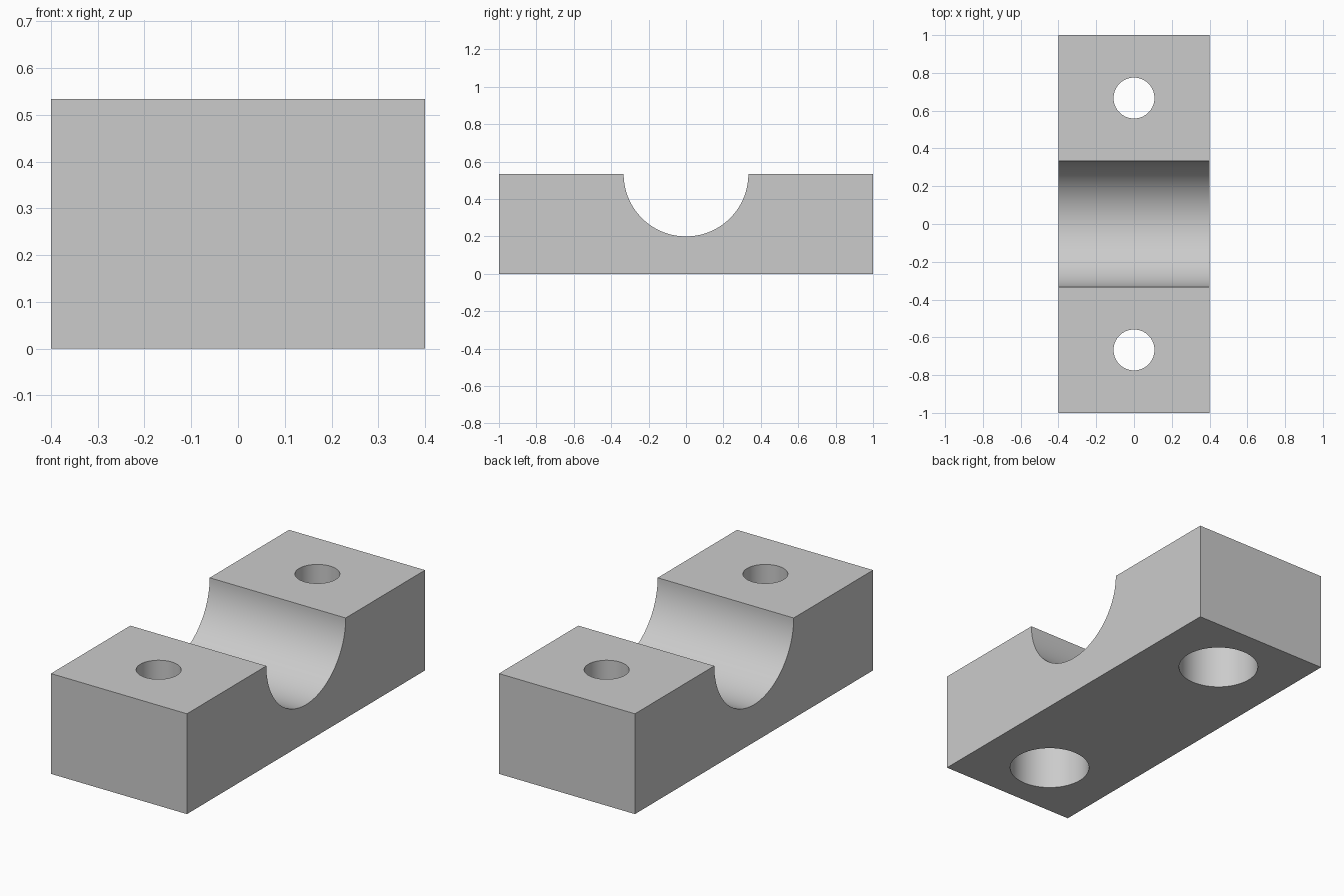
import bpy
import bmesh
import math

old = bpy.data.objects.get("Cube")
if old:
    bpy.data.objects.remove(old, do_unlink=True)

WIDTH, LENGTH, HEIGHT = 0.8, 2.0, 0.5333
GROOVE_R = 0.3333
HOLE_Y = 0.6667
BORE_R, COUNTERBORE_R, COUNTERBORE_DEPTH = 0.1083, 0.2, 0.2667

grey = bpy.data.materials.new("light grey")
grey.use_nodes = True
colour = (0.6, 0.6, 0.6, 1.0)
grey.diffuse_color = colour
grey.node_tree.nodes["Principled BSDF"].inputs["Base Color"].default_value = colour

# Clamp block: side profile with a half-round saddle, extruded across the width
steps = 64
half = LENGTH / 2
profile = [(-half, HEIGHT), (-half, 0), (half, 0), (half, HEIGHT)]
for i in range(steps + 1):
    a = math.pi * i / steps
    profile.append((GROOVE_R * math.cos(a), HEIGHT - GROOVE_R * math.sin(a)))

bm = bmesh.new()
side = bm.faces.new([bm.verts.new((-WIDTH / 2, y, z)) for y, z in profile])
extruded = bmesh.ops.extrude_face_region(bm, geom=[side], use_keep_orig=True)
new_verts = [g for g in extruded["geom"] if isinstance(g, bmesh.types.BMVert)]
bmesh.ops.translate(bm, verts=new_verts, vec=(WIDTH, 0, 0))
bmesh.ops.recalc_face_normals(bm, faces=bm.faces[:])
mesh = bpy.data.meshes.new("clamp_block")
bm.to_mesh(mesh)
bm.free()
mesh.materials.append(grey)
block = bpy.data.objects.new("clamp_block", mesh)
bpy.context.collection.objects.link(block)


def drill(name, radius, y, bottom, top):
    """Cut a vertical round hole through the block."""
    bpy.ops.mesh.primitive_cylinder_add(
        vertices=64, radius=radius, depth=top - bottom,
        location=(0, y, (bottom + top) / 2))
    cutter = bpy.context.object
    cutter.name = name
    cutter.hide_render = True
    cutter.data.materials.append(grey)
    mod = block.modifiers.new(name, "BOOLEAN")
    mod.operation = "DIFFERENCE"
    mod.solver = "EXACT"
    mod.object = cutter
    bpy.context.view_layer.objects.active = block
    bpy.ops.object.modifier_apply(modifier=mod.name)
    bpy.data.objects.remove(cutter, do_unlink=True)


# Bolt holes, each with a wide counterbore from below
for y in (-HOLE_Y, HOLE_Y):
    drill("counterbore", COUNTERBORE_R, y, -0.1, COUNTERBORE_DEPTH)
    drill("bolt_hole", BORE_R, y, -0.1, HEIGHT + 0.1)

bpy.ops.object.select_all(action="DESELECT")
block.select_set(True)
bpy.context.view_layer.objects.active = block
bpy.ops.object.shade_smooth_by_angle(angle=math.radians(30))
